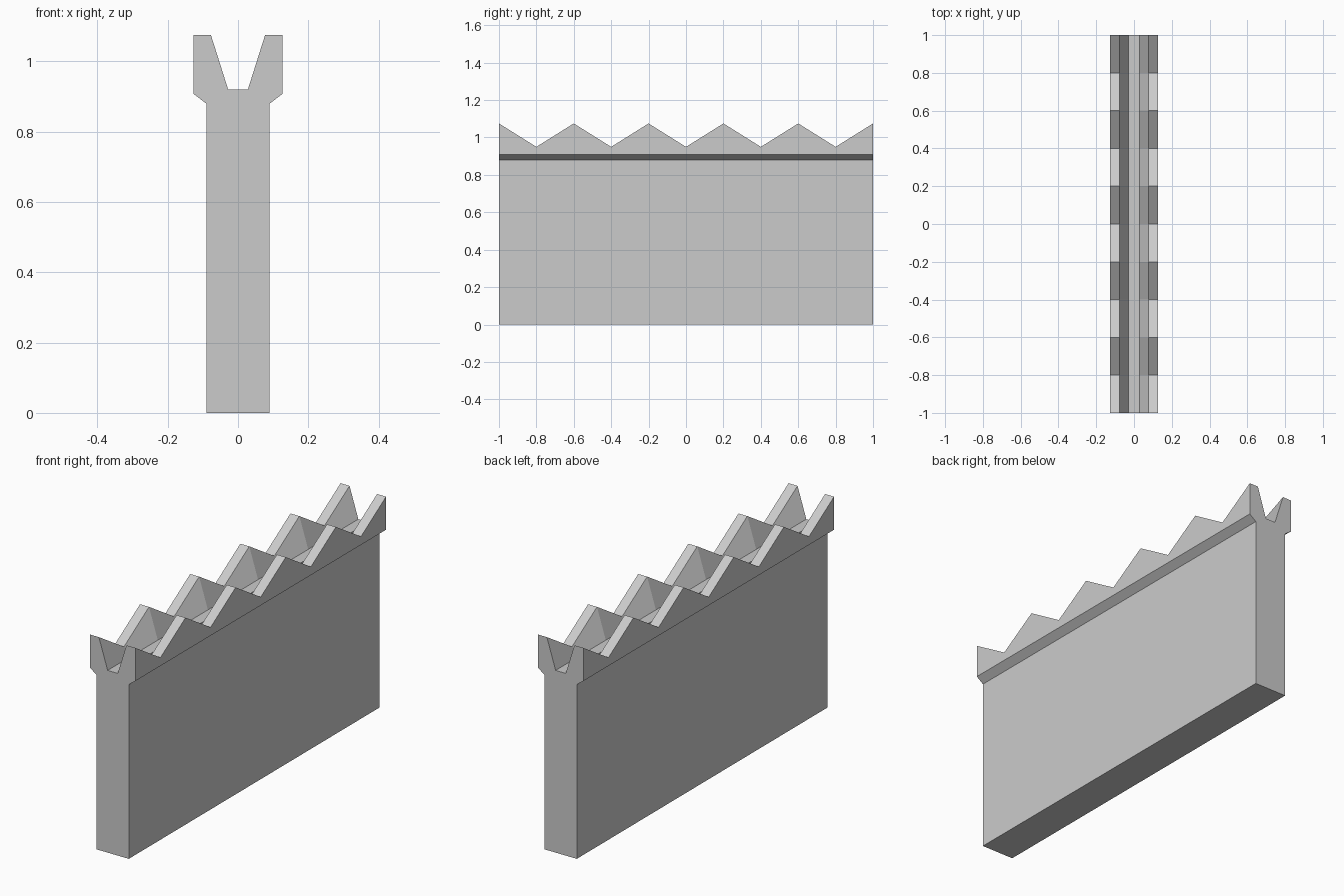
import bpy, bmesh

if "Cube" in bpy.data.objects:
    bpy.data.objects.remove(bpy.data.objects["Cube"])

HALF_LEN, STEPS = 1.0, 10
PEAK, VALLEY = 1.075, 0.95


def section(top):
    """Wall cross-section (x, z): body, flared ledge, rim, sloped gutter."""
    half = [(0.09, 0), (0.09, 0.88), (0.127, 0.908),
            (0.127, top), (0.077, top), (0.028, 0.92)]
    return half + [(-x, z) for x, z in reversed(half)]


# Loft alternating peak and valley sections along y for the zigzag crown
bm = bmesh.new()
rings = []
for i in range(STEPS + 1):
    y = -HALF_LEN + 2 * HALF_LEN * i / STEPS
    top = PEAK if i % 2 == 0 else VALLEY
    rings.append([bm.verts.new((x, y, z)) for x, z in section(top)])

for a, b in zip(rings, rings[1:]):
    for j in range(len(a)):
        k = (j + 1) % len(a)
        bm.faces.new((a[j], b[j], b[k], a[k]))

# End caps
bm.faces.new(rings[0])
bm.faces.new(rings[-1][::-1])
bmesh.ops.recalc_face_normals(bm, faces=bm.faces)

mesh = bpy.data.meshes.new("zigzag_wall")
bm.to_mesh(mesh)
bm.free()
bpy.context.collection.objects.link(bpy.data.objects.new("zigzag_wall", mesh))
